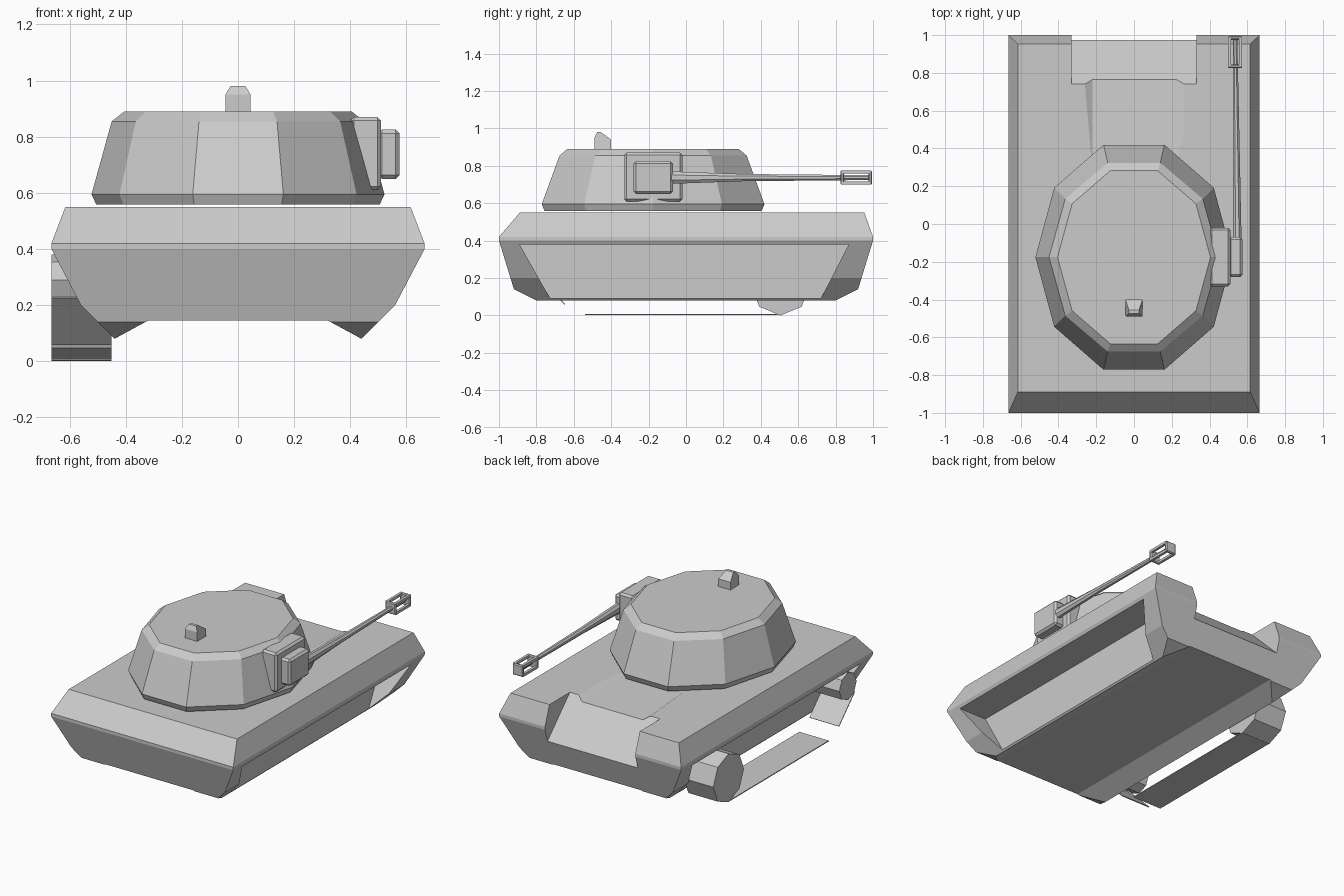
import bpy, bmesh, math

cube = bpy.data.objects.get("Cube")
if cube:
    bpy.data.objects.remove(cube, do_unlink=True)

grey = bpy.data.materials.new("plain_grey")
grey.use_nodes = True
grey.diffuse_color = (0.6, 0.6, 0.6, 1)
grey.node_tree.nodes["Principled BSDF"].inputs["Base Color"].default_value = (0.6, 0.6, 0.6, 1)


def finish(name, bm):
    bmesh.ops.recalc_face_normals(bm, faces=bm.faces[:])
    mesh = bpy.data.meshes.new(name)
    bm.to_mesh(mesh)
    bm.free()
    mesh.materials.append(grey)
    obj = bpy.data.objects.new(name, mesh)
    bpy.context.collection.objects.link(obj)
    return obj


def loft(name, rings):
    """Skin a list of equal-length rings and cap both ends."""
    bm = bmesh.new()
    loops = [[bm.verts.new(p) for p in ring] for ring in rings]
    for a, b in zip(loops, loops[1:]):
        for i in range(len(a)):
            j = (i + 1) % len(a)
            bm.faces.new((a[i], a[j], b[j], b[i]))
    bm.faces.new(loops[0][::-1])
    bm.faces.new(loops[-1])
    return finish(name, bm)


def prism_x(name, profile, x0, x1):
    return loft(name, [[(x, y, z) for y, z in profile] for x in (x0, x1)])


def prism_y(name, profile, y0, y1):
    return loft(name, [[(x, y, z) for x, z in profile] for y in (y0, y1)])


def box(name, xs, ys, zs, bevel=0):
    profile = [(ys[0], zs[0]), (ys[1], zs[0]), (ys[1], zs[1]), (ys[0], zs[1])]
    obj = prism_x(name, profile, *xs)
    if bevel:
        mod = obj.modifiers.new("bevel", "BEVEL")
        mod.width = bevel
        mod.segments = 1
    return obj


def boolean(target, cutter, operation):
    mod = target.modifiers.new("cut", "BOOLEAN")
    mod.operation = operation
    mod.solver = "EXACT"
    mod.object = cutter
    bpy.context.view_layer.objects.active = target
    bpy.ops.object.modifier_apply(modifier=mod.name)
    bpy.data.objects.remove(cutter, do_unlink=True)


def polygon(cu, cv, ru, rv, sides, turn=0):
    steps = [turn + math.tau * i / sides for i in range(sides)]
    return [(cu + ru * math.cos(t), cv + rv * math.sin(t)) for t in steps]


# Hull: front outline crossed with side outline
half = [(0.32, 0.145), (0.44, 0.08), (0.56, 0.2), (0.665, 0.4), (0.665, 0.42), (0.615, 0.55)]
hull = prism_y("hull", half + [(-x, z) for x, z in reversed(half)], -1.1, 1.1)
side = [(-1, 0.4), (-0.92, 0.14), (-0.78, 0.07), (0.78, 0.07), (0.92, 0.14),
        (1, 0.4), (1, 0.42), (0.95, 0.56), (-0.88, 0.56), (-1, 0.42)]
boolean(hull, prism_x("side_outline", side, -0.8, 0.8), "INTERSECT")

# Track recesses on both sides
recess = [(-0.89, 0.38), (-0.675, 0), (0.675, 0), (0.87, 0.38)]
for s in (-1, 1):
    boolean(hull, prism_x("recess_cutter", recess, s * 0.45, s * 0.9), "DIFFERENCE")

# Sloping rear notch and the shallow engine deck trough
notch = [(0.69, 0.6), (1, 0.29), (1.1, 0.29), (1.1, 0.6)]
boolean(hull, prism_x("notch_cutter", notch, -0.33, 0.33), "DIFFERENCE")
trough = [[(-0.3, y, 0.57), (0.3, y, 0.57), (0.22, y, z), (-0.22, y, z)]
          for y, z in ((0.3, 0.549), (0.82, 0.522))]
boolean(hull, loft("trough_cutter", trough), "DIFFERENCE")

# Ten-sided turret with a chamfered foot and roof edge
levels = [(0.505, 0.61, 0.558), (0.522, 0.626, 0.595), (0.45, 0.526, 0.855), (0.405, 0.482, 0.89)]
loft("turret", [[(x, y, z) for x, y in polygon(0, -0.176, rx, ry, 10)] for rx, ry, z in levels])

# Roof periscope
sight = [(-0.49, 0.88), (-0.4, 0.88), (-0.4, 0.94), (-0.455, 0.98), (-0.475, 0.98), (-0.49, 0.95)]
periscope = prism_x("periscope", sight, -0.045, 0.045)
for v in periscope.data.vertices:
    if v.co.z > 0.96:
        v.co.x *= 0.6

# Gun mount on the turret side
box("mount_plate", (0.4, 0.51), (-0.33, -0.02), (0.61, 0.87), 0.013)
box("mount_block", (0.5, 0.575), (-0.28, -0.07), (0.65, 0.825), 0.013)

# Tapered barrel
stations = [(-0.08, 0.547, 0.024, 0.036), (0.3, 0.543, 0.02, 0.021), (0.98, 0.535, 0.013, 0.014)]
loft("gun_barrel", [[(x, y, z) for x, z in polygon(cx, 0.737, rx, rz, 8, math.pi / 8)]
                    for y, cx, rx, rz in stations])

# Open-framed muzzle brake
for y in (0.825, 0.975):
    box("muzzle_plate", (0.497, 0.572), (y, y + 0.02), (0.7, 0.775), 0.006)
for x in (0.497, 0.555):
    for z in (0.7, 0.758):
        box("muzzle_rod", (x, x + 0.017), (0.83, 0.99), (z, z + 0.017))

# Running gear, present on one side only
prism_x("rear_wheel", polygon(0.505, 0.16, 0.16, 0.16, 8), -0.665, -0.45)
prism_x("front_wheel", polygon(-0.74, 0.29, 0.09, 0.09, 8), -0.665, -0.45)
box("ground_track", (-0.665, -0.45), (-0.54, 0.5), (0.002, 0.008))
flap = [(-0.815, 0.225), (-0.65, 0.058), (-0.646, 0.062), (-0.811, 0.229)]
prism_x("front_track", flap, -0.665, -0.45)
